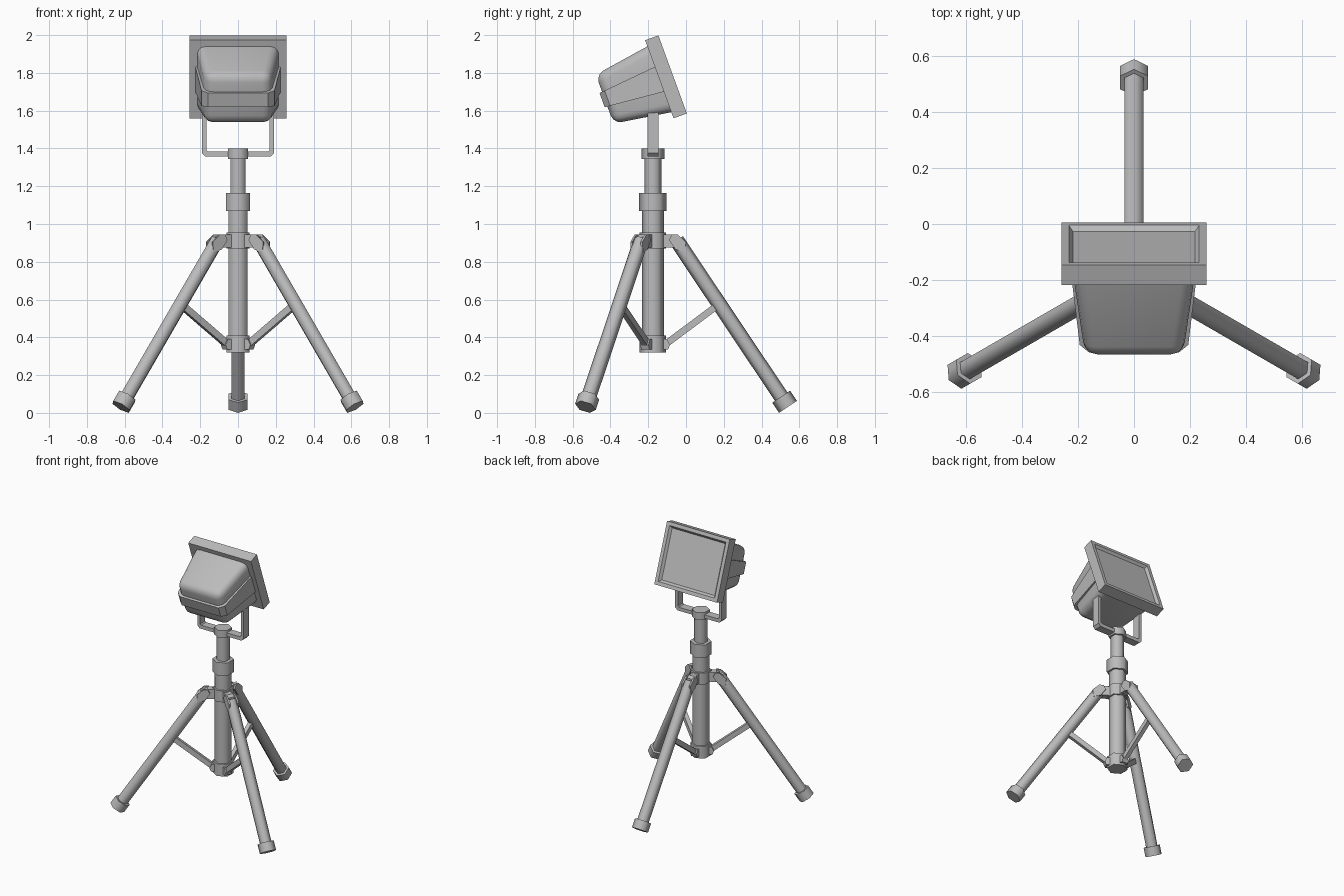
import bpy, bmesh
from math import radians, atan2
from mathutils import Matrix, Vector

cube = bpy.data.objects.get("Cube")
if cube:
    bpy.data.objects.remove(cube)

# One grey for the whole stand
grey = bpy.data.materials.new("grey_metal")
grey.use_nodes = True
colour = (0.5, 0.5, 0.5, 1)
grey.diffuse_color = colour
grey.node_tree.nodes["Principled BSDF"].inputs["Base Color"].default_value = colour


def finish(name, bm, matrix=Matrix(), smooth=None):
    bmesh.ops.recalc_face_normals(bm, faces=bm.faces)
    mesh = bpy.data.meshes.new(name)
    bm.to_mesh(mesh)
    bm.free()
    mesh.materials.append(grey)
    obj = bpy.data.objects.new(name, mesh)
    bpy.context.collection.objects.link(obj)
    obj.matrix_world = matrix
    if smooth:
        bpy.ops.object.select_all(action='DESELECT')
        obj.select_set(True)
        bpy.context.view_layer.objects.active = obj
        bpy.ops.object.shade_smooth_by_angle(angle=radians(smooth))
    return obj


def rod(name, start, end, radius, matrix):
    """Six-sided rod between two (y, z) points."""
    a, b = Vector((0, *start)), Vector((0, *end))
    d = b - a
    bm = bmesh.new()
    place = Matrix.Translation((a + b) / 2) @ Matrix.Rotation(atan2(-d.y, d.z), 4, 'X')
    bmesh.ops.create_cone(bm, cap_ends=True, segments=6, radius1=radius,
                          radius2=radius, depth=d.length, matrix=place)
    return finish(name, bm, matrix, 65)


def prism(name, points, x0, x1, matrix):
    """Side profile of (y, z) points extruded from x0 to x1."""
    bm = bmesh.new()
    face = bm.faces.new([bm.verts.new((x0, y, z)) for y, z in points])
    out = bmesh.ops.extrude_face_region(bm, geom=[face])
    moved = [g for g in out["geom"] if isinstance(g, bmesh.types.BMVert)]
    bmesh.ops.translate(bm, verts=moved, vec=(x1 - x0, 0, 0))
    return finish(name, bm, matrix)


def frustum(name, base, rear, w0, w1, bevel, segments, matrix, tall_only=False):
    """Tapered block along +z with its far edges bevelled."""
    bm = bmesh.new()
    bmesh.ops.create_cube(bm, size=2)
    for v in bm.verts:
        half = rear if v.co.z > 0 else base
        v.co = (v.co.x * half[0], v.co.y * half[1], w1 if v.co.z > 0 else w0)
    edges = [e for e in bm.edges if max(v.co.z for v in e.verts) > w0 + 0.01]
    if tall_only:
        edges = [e for e in edges if all(v.co.z > w0 + 0.01 for v in e.verts)
                 and abs(e.verts[0].co.x - e.verts[1].co.x) < 0.01]
    bmesh.ops.bevel(bm, geom=edges, offset=bevel, segments=segments,
                    profile=0.5, affect='EDGES')
    return finish(name, bm, matrix, 30)


pole = Matrix.Translation((0, -0.175, 0))

# Centre pole and its collars
for name, z0, z1, radius in (("lower_tube", 0.33, 1.08, 0.058),
                             ("bottom_collar", 0.32, 0.41, 0.07),
                             ("leg_hub", 0.87, 0.955, 0.07),
                             ("clamp_collar", 1.07, 1.165, 0.073),
                             ("upper_tube", 1.15, 1.36, 0.046),
                             ("top_cap", 1.345, 1.40, 0.06)):
    rod(name, (0, z0), (0, z1), radius, pole)

# Three legs with hinge, foot and brace
foot_end = Vector((0.715, 0.032))
up = Vector((-0.556, 0.831))
leg_top = foot_end + up * 1.06
foot_top = foot_end + up * 0.065
for side, angle in (("back", 0), ("front_right", 120), ("front_left", 240)):
    m = pole @ Matrix.Rotation(radians(angle), 4, 'Z')
    rod("leg_" + side, leg_top, foot_end + up * 0.02, 0.04, m)
    rod("foot_" + side, foot_top, foot_end, 0.057, m)
    prism("hinge_lug_" + side, [(0.03, 0.875), (0.105, 0.875), (0.125, 0.89),
          (0.125, 0.93), (0.105, 0.945), (0.03, 0.945)], -0.025, 0.025, m)
    for s, label in ((1, "left"), (-1, "right")):
        prism(f"hinge_cheek_{label}_{side}",
              [(0.085, 0.915), (0.1, 0.945), (0.13, 0.945), (0.175, 0.905),
               (0.17, 0.85), (0.12, 0.865)], s * 0.025, s * 0.037, m)
    a, b = Vector((0.055, 0.355)), Vector((0.33, 0.56))
    n = (b - a).orthogonal().normalized() * 0.018
    prism("brace_" + side, [a - n, b - n, b + n, a + n], -0.015, 0.015, m)
    prism("brace_lug_" + side, [(0.04, 0.335), (0.08, 0.335), (0.09, 0.36),
          (0.075, 0.39), (0.04, 0.39)], -0.025, 0.025, m)

# U-shaped yoke holding the lamp
outer = [(-0.19, 1.66), (-0.19, 1.375), (-0.172, 1.357)]
inner = [(-0.168, 1.66), (-0.168, 1.391), (-0.16, 1.383)]
outline = outer + [(-x, z) for x, z in reversed(outer)]
outline += [(-x, z) for x, z in inner] + list(reversed(inner))
prism("yoke", outline, -0.03, 0.03, pole @ Matrix.Rotation(radians(-90), 4, 'Z'))

# Lamp frame: local z runs out of the back of the housing
lamp = Matrix.Translation((0, -0.106, 1.779)) @ Matrix.Rotation(radians(110), 4, 'X')

# Front panel with a recessed, bevelled lens
bm = bmesh.new()
bmesh.ops.create_cube(bm, size=1, matrix=Matrix.Diagonal((0.515, 0.44, 0.075, 1)))
lens = min(bm.faces, key=lambda f: f.calc_center_median().z)
bmesh.ops.inset_region(bm, faces=[lens], thickness=0.036)
bmesh.ops.inset_region(bm, faces=[lens], thickness=0.02, depth=-0.018)
finish("lamp_panel", bm, lamp)

# Rounded housing and the ridge around its middle
frustum("lamp_housing", (0.218, 0.188), (0.175, 0.138), 0.02, 0.345, 0.045, 3, lamp)
frustum("housing_ridge", (0.228, 0.072), (0.19, 0.04), 0.02, 0.36, 0.03, 1, lamp, True)
